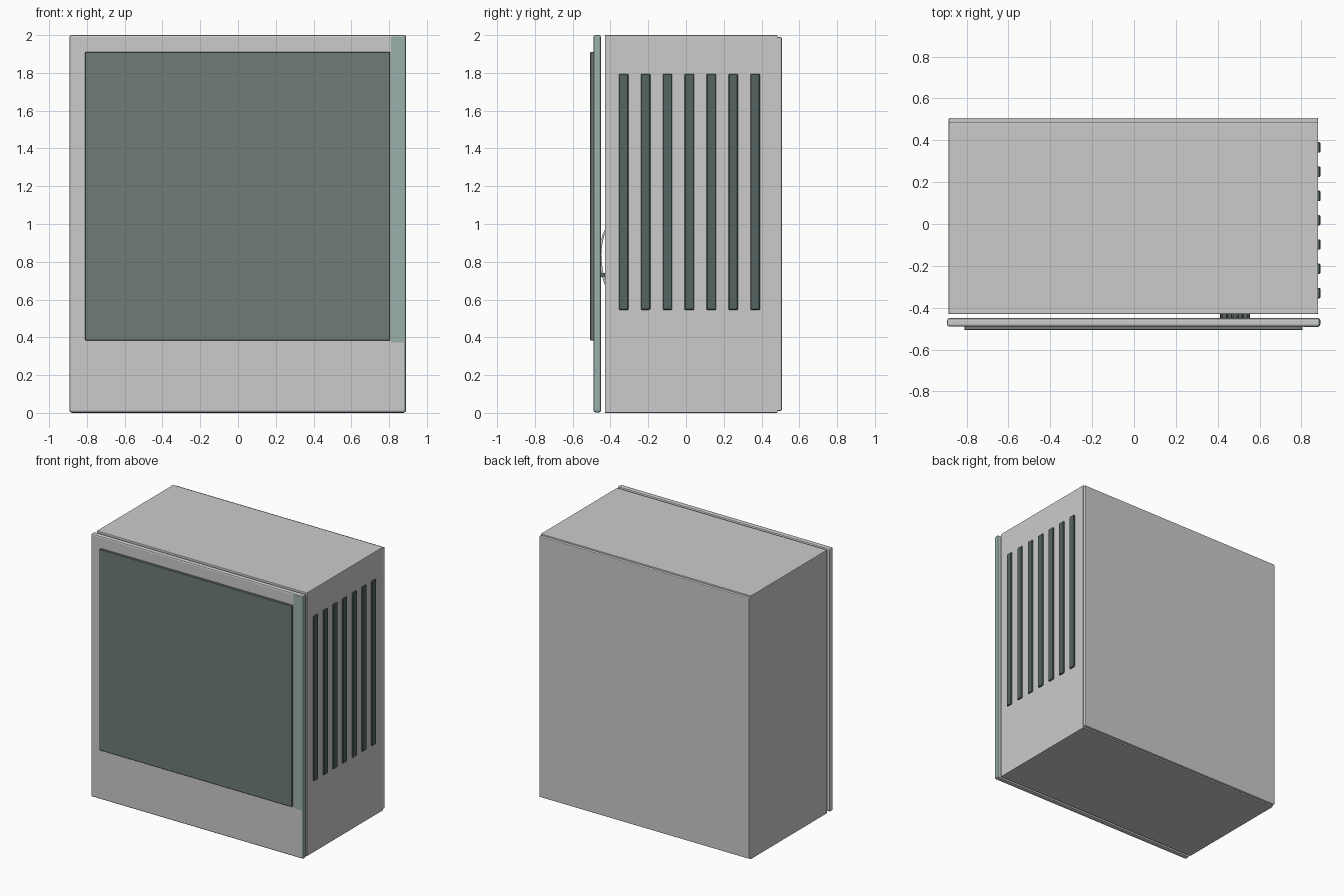
import bpy, bmesh
from mathutils import Vector

if "Cube" in bpy.data.objects:
    bpy.data.objects.remove(bpy.data.objects["Cube"])


def material(name, rgb):
    m = bpy.data.materials.new(name)
    m.diffuse_color = (*rgb, 1)
    m.use_nodes = True
    m.node_tree.nodes["Principled BSDF"].inputs["Base Color"].default_value = m.diffuse_color
    return m


glass = material("dark_glass", (0.16, 0.20, 0.19))
dark = material("dark_green_grey", (0.09, 0.13, 0.12))
tint = material("pale_green", (0.33, 0.44, 0.41))


def box(name, x, y, z, mat=None, bevel=0.0, segments=2):
    """Box from min/max pairs, with optional rounded edges."""
    bm = bmesh.new()
    bmesh.ops.create_cube(bm, size=1)
    for v in bm.verts:
        v.co = Vector([(r[0] + r[1]) / 2 + c * (r[1] - r[0])
                       for c, r in zip(v.co, (x, y, z))])
    if bevel:
        bmesh.ops.bevel(bm, geom=bm.edges[:], offset=bevel, segments=segments,
                        profile=0.5, affect='EDGES')
    me = bpy.data.meshes.new(name)
    bm.to_mesh(me)
    bm.free()
    ob = bpy.data.objects.new(name, me)
    bpy.context.collection.objects.link(ob)
    if mat:
        me.materials.append(mat)
    return ob


# Case shell, open at the front behind the door
box("top_plate", (-0.885, 0.88), (-0.43, 0.485), (1.975, 2.0), bevel=0.004)
box("bottom_plate", (-0.885, 0.88), (-0.43, 0.485), (0.0, 0.025), bevel=0.004)
box("left_wall", (-0.885, -0.86), (-0.43, 0.485), (0.012, 1.988))
box("right_wall", (0.855, 0.88), (-0.43, 0.485), (0.012, 1.988))
box("back_panel", (-0.885, 0.88), (0.48, 0.507), (0.01, 1.99), bevel=0.006)

# Front door with tinted right edge
door = box("front_door", (-0.893, 0.89), (-0.49, -0.45), (0.003, 2.0), bevel=0.01)
door.data.materials.append(None)
door.data.materials.append(tint)
for p in door.data.polygons:
    if p.normal.x > 0.3:
        p.material_index = 1
box("door_edge_strip", (0.81, 0.882), (-0.491, -0.488), (0.372, 1.992), tint)
box("window", (-0.81, 0.806), (-0.507, -0.485), (0.383, 1.91), glass, 0.003, 1)

# Vertical vent slats on the right wall
for i in range(7):
    c = -0.33 + i * 0.116
    box(f"vent_slat_{i + 1}", (0.87, 0.89), (c - 0.025, c + 0.025),
        (0.545, 1.795), dark, 0.004, 1)

# Parts inside the case
box("main_board", (-0.75, 0.45), (0.40, 0.42), (0.55, 1.85), dark)
box("power_shroud", (-0.855, 0.85), (-0.38, 0.47), (0.03, 0.40))
box("graphics_card", (-0.78, 0.40), (-0.25, 0.38), (0.80, 0.95), dark, 0.01)

# Bundle of cables that bulges out towards the door
path = [(-0.30, 1.03), (-0.41, 0.985), (-0.449, 0.89), (-0.449, 0.78),
        (-0.425, 0.68), (-0.32, 0.50), (-0.30, 0.39)]
for i in range(6):
    cu = bpy.data.curves.new(f"cable_{i + 1}", 'CURVE')
    cu.dimensions = '3D'
    cu.bevel_depth = 0.006
    cu.bevel_resolution = 1
    cu.resolution_u = 4
    sp = cu.splines.new('BEZIER')
    sp.bezier_points.add(len(path) - 1)
    for bp, (y, z) in zip(sp.bezier_points, path):
        bp.co = (0.42 + i * 0.025, y, z)
        bp.handle_left_type = bp.handle_right_type = 'AUTO'
    bpy.context.collection.objects.link(bpy.data.objects.new(cu.name, cu))
box("cable_comb", (0.41, 0.555), (-0.452, -0.41), (0.72, 0.74), dark)
